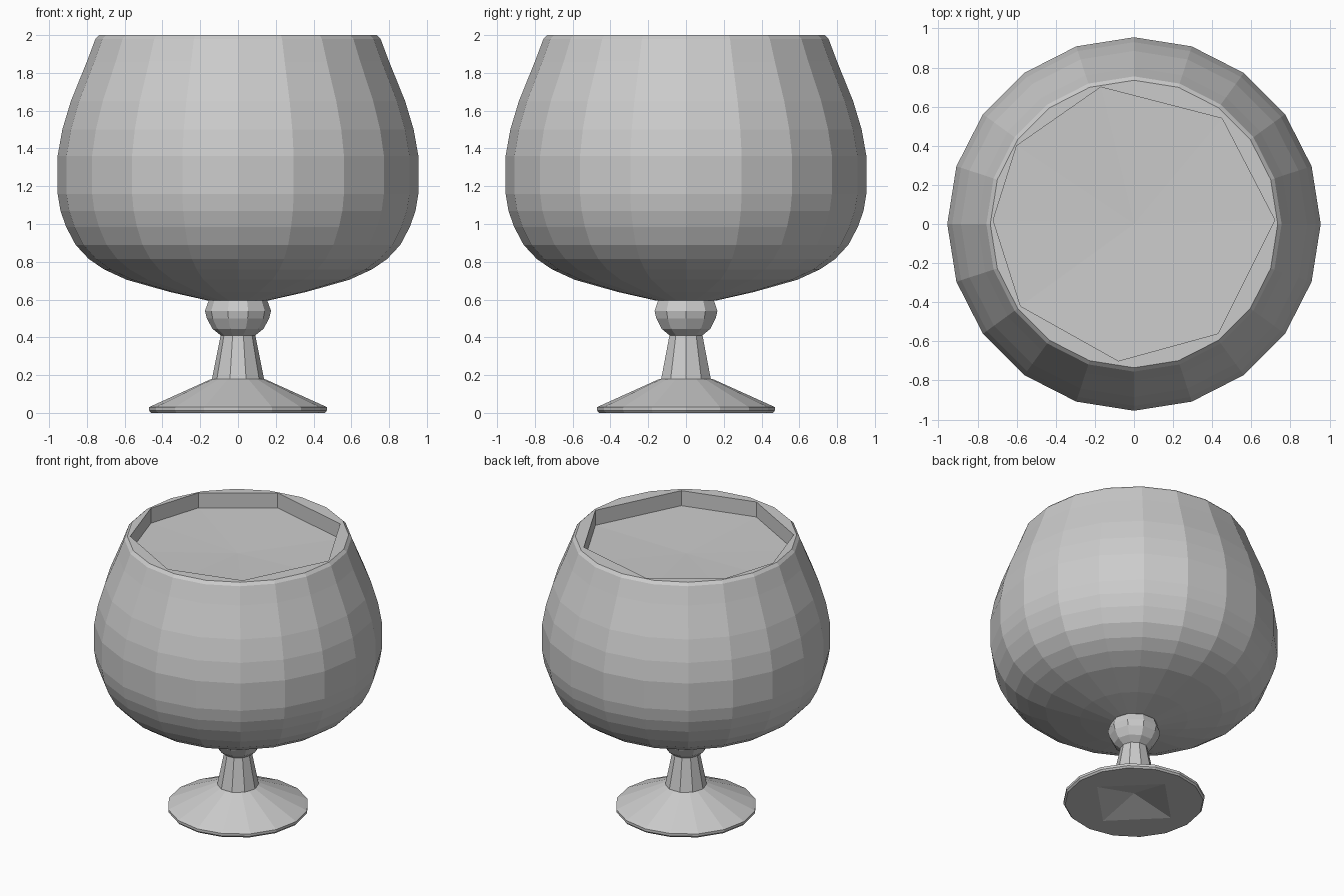
import bpy
import bmesh
from math import cos, sin, pi
from mathutils import Vector

cube = bpy.data.objects.get("Cube")
if cube:
    bpy.data.objects.remove(cube, do_unlink=True)

# One plain grey for the whole vessel
grey = bpy.data.materials.new("plain grey")
grey.use_nodes = True
colour = (0.6, 0.6, 0.6, 1)
grey.diffuse_color = colour
grey.node_tree.nodes["Principled BSDF"].inputs["Base Color"].default_value = colour


def ring(bm, radius, z, sides, turn=0.0):
    return [bm.verts.new((radius * cos(turn + 2 * pi * i / sides),
                          radius * sin(turn + 2 * pi * i / sides), z))
            for i in range(sides)]


def skin(bm, a, b):
    n = len(a)
    for i in range(n):
        j = (i + 1) % n
        bm.faces.new((a[i], a[j], b[j], b[i]))


def fan(bm, loop, z):
    tip = bm.verts.new((0, 0, z))
    for i, v in enumerate(loop):
        bm.faces.new((v, loop[(i + 1) % len(loop)], tip))


def fill_between(bm, a, b):
    edges = []
    for loop in (a, b):
        for i, v in enumerate(loop):
            w = loop[(i + 1) % len(loop)]
            edges.append(bm.edges.get((v, w)) or bm.edges.new((v, w)))
    bmesh.ops.triangle_fill(bm, use_beauty=True, edges=edges)


def lathe(bm, profile, sides, turn=0.0):
    rings = [ring(bm, r, z, sides, turn) for r, z in profile]
    for a, b in zip(rings, rings[1:]):
        skin(bm, a, b)
    return rings


def finish(bm, name):
    bmesh.ops.recalc_face_normals(bm, faces=bm.faces)
    mesh = bpy.data.meshes.new(name)
    bm.to_mesh(mesh)
    bm.free()
    mesh.materials.append(grey)
    obj = bpy.data.objects.new(name, mesh)
    bpy.context.collection.objects.link(obj)
    return obj


# Bowl: twenty-sided wall, with an uneven eight-sided mouth and shallow floor
bm = bmesh.new()
wall = lathe(bm, [(0.16, 0.595), (0.36, 0.64), (0.59, 0.705), (0.71, 0.76),
                  (0.79, 0.815), (0.86, 0.89), (0.91, 0.985), (0.94, 1.07),
                  (0.955, 1.16), (0.955, 1.36), (0.93, 1.5), (0.885, 1.65),
                  (0.80, 1.86), (0.755, 1.98), (0.735, 2.0)], 20)
fan(bm, wall[0], 0.595)
mouth = [(0.72, 0.02), (0.45, 0.54), (-0.17, 0.70), (-0.60, 0.40),
         (-0.72, 0.02), (-0.58, -0.42), (-0.08, -0.70), (0.43, -0.56)]
lip = [bm.verts.new((x, y, 2.0)) for x, y in mouth]
floor = [bm.verts.new(Vector((x, y, 1.89))) for x, y in mouth]
fill_between(bm, wall[-1], lip)
skin(bm, lip, floor)
fan(bm, floor, 1.87)
finish(bm, "bowl")

# Faceted knob under the bowl
bm = bmesh.new()
knob = lathe(bm, [(0.085, 0.405), (0.135, 0.445), (0.165, 0.5),
                  (0.175, 0.54), (0.155, 0.595), (0.1, 0.62)], 10)
fan(bm, knob[0], 0.405)
fan(bm, knob[-1], 0.62)
finish(bm, "knob")

# Tapered stem
bm = bmesh.new()
stem = lathe(bm, [(0.14, 0.17), (0.09, 0.42)], 10)
fan(bm, stem[0], 0.17)
fan(bm, stem[-1], 0.42)
finish(bm, "stem")

# Sloping foot with a four-sided hollow underneath
bm = bmesh.new()
foot = lathe(bm, [(0.46, 0.0), (0.47, 0.012), (0.47, 0.03),
                  (0.45, 0.04), (0.14, 0.18)], 16)
fan(bm, foot[-1], 0.18)
hollow = ring(bm, 0.32, 0.0, 4)
fill_between(bm, foot[0], hollow)
fan(bm, hollow, 0.07)
finish(bm, "foot")
